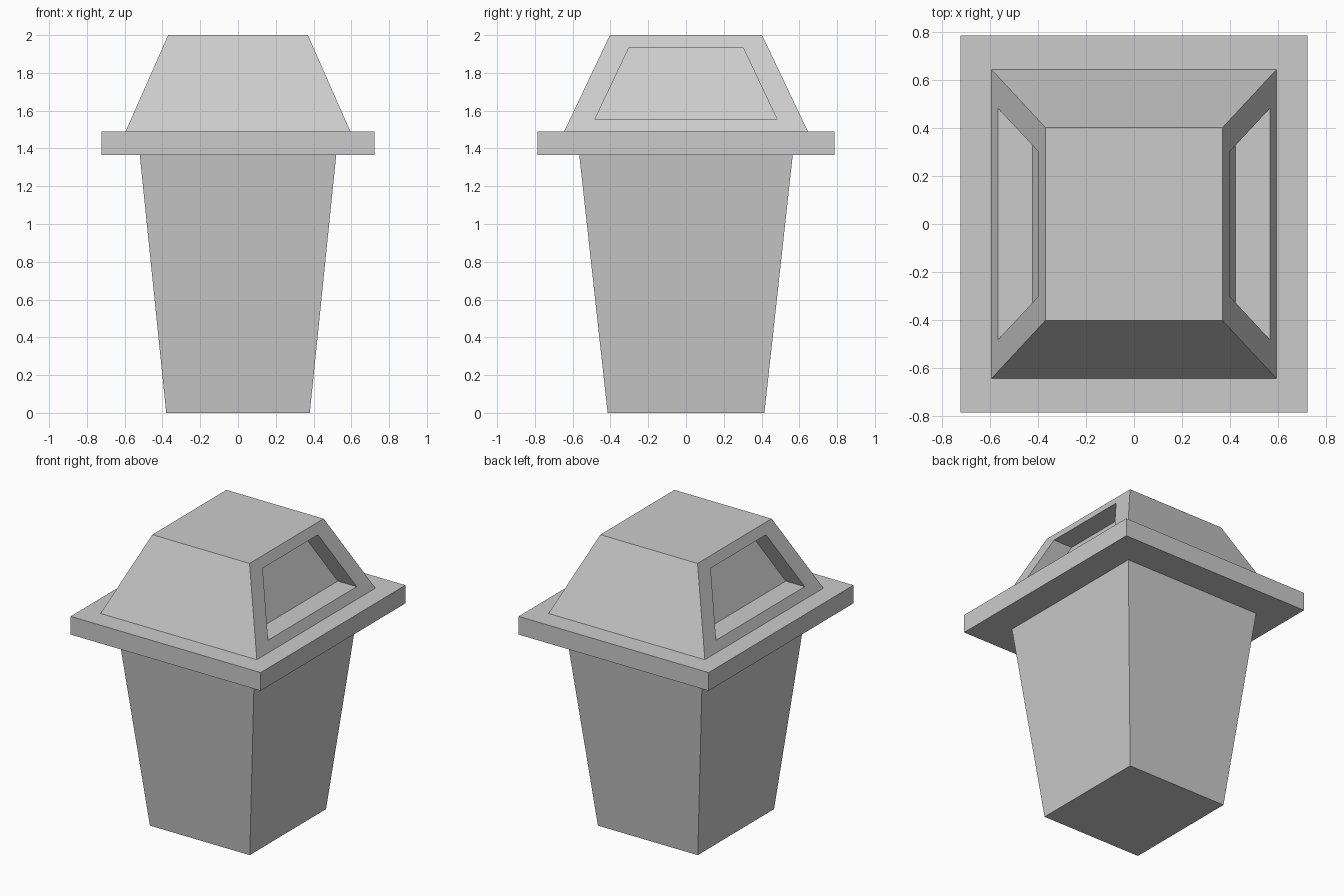
import bpy, bmesh
from mathutils import Vector

# Remove the default cube
cube = bpy.data.objects.get("Cube")
if cube:
    bpy.data.objects.remove(cube)

# Single grey material
GREY = (0.6, 0.6, 0.6, 1.0)
grey = bpy.data.materials.new("grey")
grey.use_nodes = True
grey.diffuse_color = GREY
grey.node_tree.nodes["Principled BSDF"].inputs["Base Color"].default_value = GREY


def tapered_box(bm, bottom, top, z0, z1):
    """Box whose half sizes (x, y) change from bottom to top."""
    bmesh.ops.create_cube(bm, size=2)
    for v in bm.verts:
        half, z = (top, z1) if v.co.z > 0 else (bottom, z0)
        v.co = Vector((v.co.x * half[0], v.co.y * half[1], z))
    bm.normal_update()


def finish(bm, name):
    mesh = bpy.data.meshes.new(name)
    bm.to_mesh(mesh)
    bm.free()
    mesh.materials.append(grey)
    obj = bpy.data.objects.new(name, mesh)
    bpy.context.collection.objects.link(obj)
    return obj


def reshape_inset(bm, face, move):
    """Inset a face, then place its inner corners with a rule."""
    targets = [move(v.co.copy()) for v in face.verts]
    bmesh.ops.inset_individual(bm, faces=[face], thickness=0.02)
    for v, co in zip(face.verts, targets):
        v.co = co
    bm.normal_update()


# Tapered bin body
bm = bmesh.new()
tapered_box(bm, (0.38, 0.415), (0.52, 0.565), 0, 1.365)
finish(bm, "bin_body")

# Overhanging rim
bm = bmesh.new()
tapered_box(bm, (0.723, 0.787), (0.723, 0.787), 1.365, 1.49)
finish(bm, "lid_rim")

# Sloped hood with a recessed opening on both sides
bm = bmesh.new()
tapered_box(bm, (0.595, 0.645), (0.37, 0.403), 1.49, 2.0)
for face in [f for f in bm.faces if abs(f.normal.x) > 0.5]:
    side = 1 if face.normal.x > 0 else -1
    centre = sum((v.co for v in face.verts), Vector()) / 4
    depth = Vector((-0.144 * side, 0, 0))
    reshape_inset(bm, face, lambda co: centre + (co - centre) * 0.747)
    reshape_inset(bm, face, lambda co: co + depth)
finish(bm, "lid_hood")
